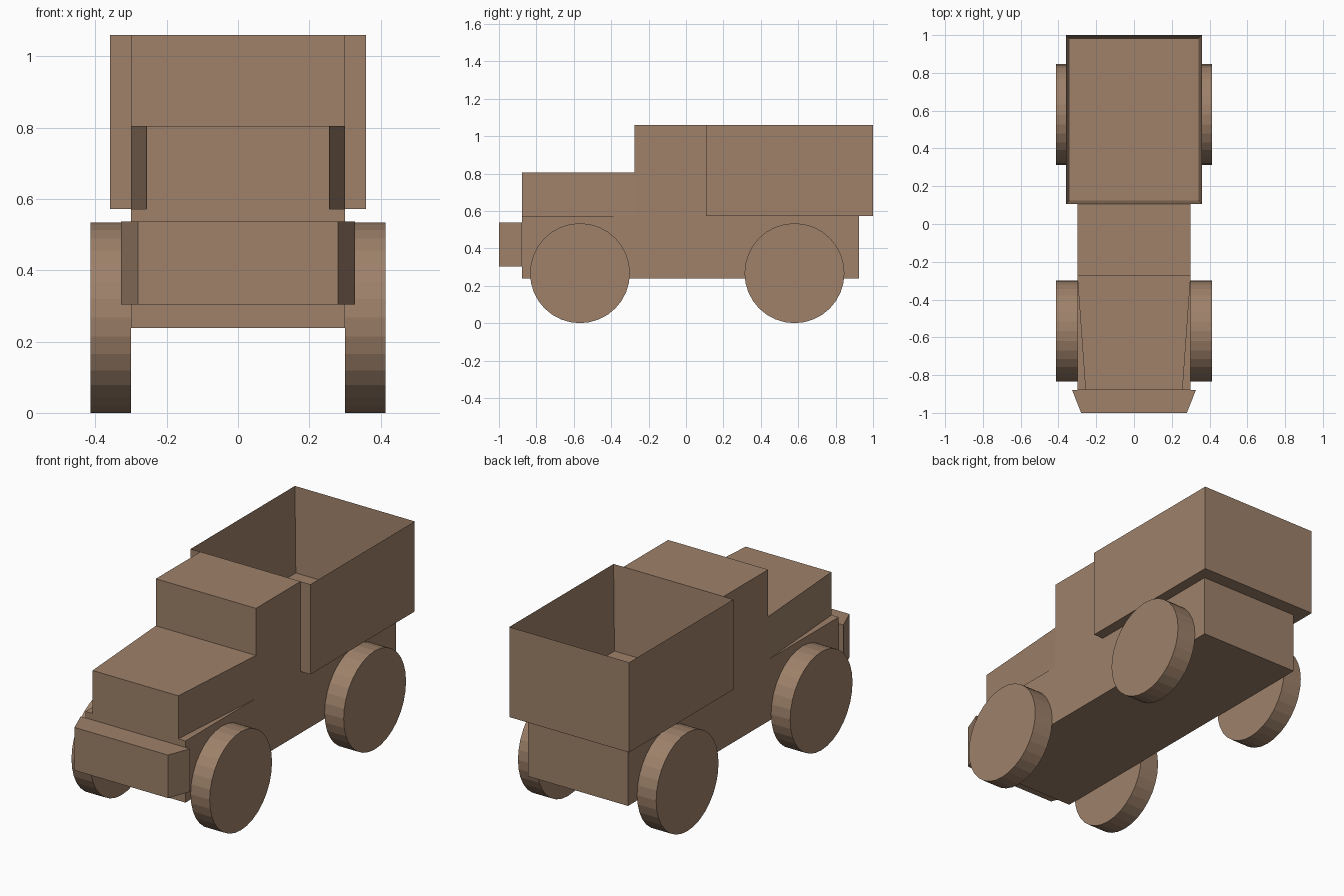
import bpy, bmesh, math
from mathutils import Matrix

if "Cube" in bpy.data.objects:
    bpy.data.objects.remove(bpy.data.objects["Cube"])

brown = bpy.data.materials.new("brown")
brown.diffuse_color = (0.342, 0.220, 0.144, 1)
brown.use_nodes = True
brown.node_tree.nodes["Principled BSDF"].inputs["Base Color"].default_value = brown.diffuse_color


def finish(name, bm):
    bmesh.ops.recalc_face_normals(bm, faces=bm.faces)
    me = bpy.data.meshes.new(name)
    bm.to_mesh(me)
    bm.free()
    me.materials.append(brown)
    ob = bpy.data.objects.new(name, me)
    bpy.context.collection.objects.link(ob)
    return ob


def prism(name, pts, vec, place):
    """Extrude a closed outline; place maps 2D points to 3D."""
    bm = bmesh.new()
    f = bm.faces.new([bm.verts.new(place(a, b)) for a, b in pts])
    r = bmesh.ops.extrude_face_region(bm, geom=[f])
    bmesh.ops.translate(bm, vec=vec, verts=[v for v in r["geom"] if isinstance(v, bmesh.types.BMVert)])
    return finish(name, bm)


# chassis and cab: one side profile extruded across x
prism("chassis_and_cab",
      [(-0.878, 0.238), (0.925, 0.238), (0.925, 0.572), (0.107, 0.572),
       (0.107, 1.06), (-0.275, 1.06), (-0.275, 0.572), (-0.878, 0.572)],
      (0.6, 0, 0), lambda y, z: (-0.3, y, z))

# hood narrowing to the front
prism("hood", [(-0.257, -0.878), (0.257, -0.878), (0.3, -0.275), (-0.3, -0.275)],
      (0, 0, 0.233), lambda x, y: (x, y, 0.572))

# bumper with angled ends
prism("bumper", [(-0.28, -1), (0.28, -1), (0.328, -0.878), (-0.328, -0.878)],
      (0, 0, 0.233), lambda x, y: (x, y, 0.304))

# open cargo bed: box with inset top pushed down
bm = bmesh.new()
bmesh.ops.create_cube(bm, size=1, matrix=Matrix.Translation((0, 0.5535, 0.816)) @ Matrix.Diagonal((0.718, 0.893, 0.488, 1)))
top = max(bm.faces, key=lambda f: f.calc_center_median().z)
bmesh.ops.inset_region(bm, faces=[top], thickness=0.025)
bmesh.ops.translate(bm, vec=(0, 0, -0.46), verts=top.verts)
finish("cargo_bed", bm)

# wheels
for y, end in ((-0.567, "front"), (0.58, "rear")):
    for s, side in ((-1, "left"), (1, "right")):
        bm = bmesh.new()
        bmesh.ops.create_cone(bm, cap_ends=True, segments=32, radius1=0.267, radius2=0.267, depth=0.114,
                              matrix=Matrix.Translation((s * 0.357, y, 0.267)) @ Matrix.Rotation(math.pi / 2, 4, "Y"))
        finish(f"{end}_{side}_wheel", bm)
